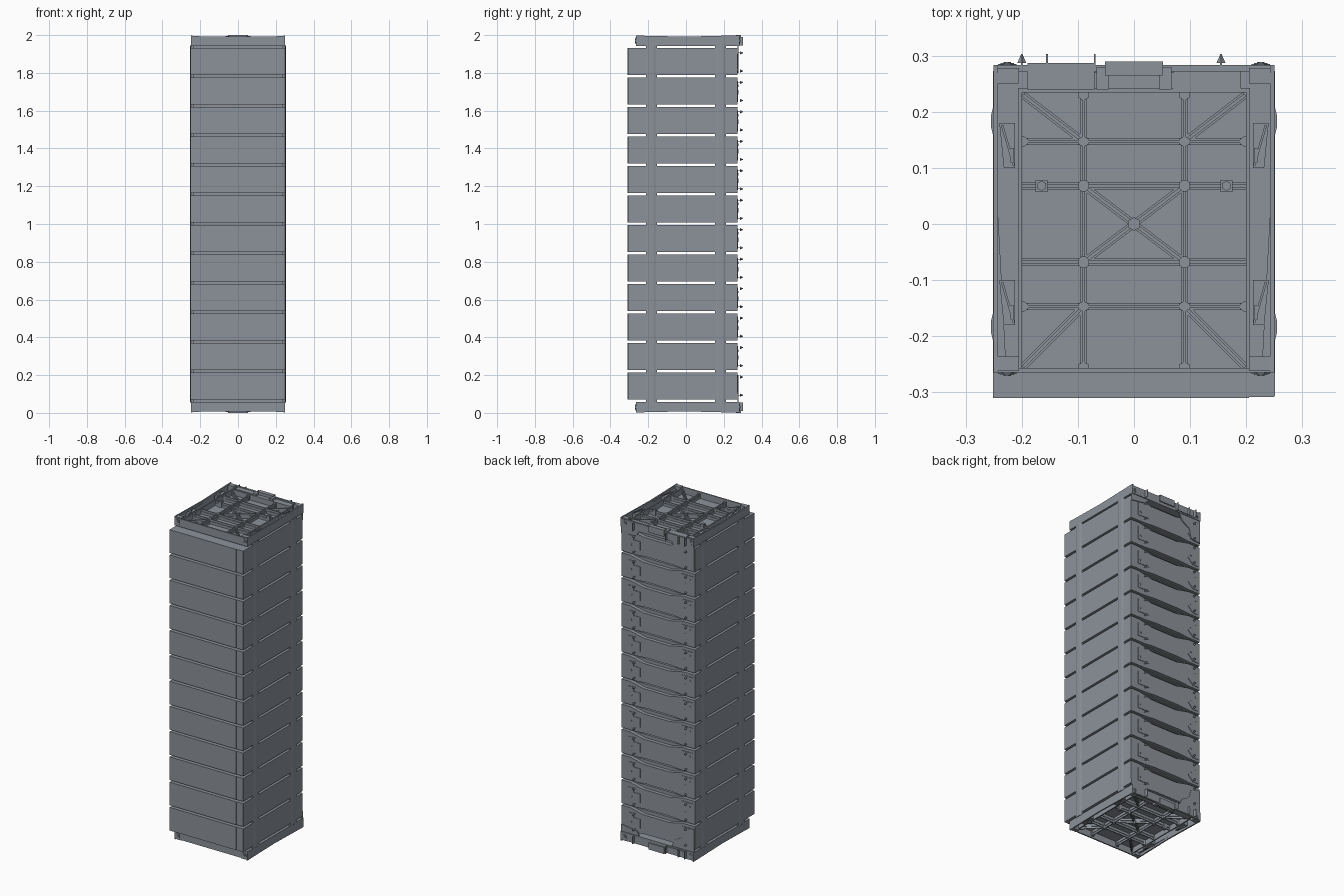
import bpy, bmesh, math
from mathutils import Matrix, Vector

if "Cube" in bpy.data.objects:
    bpy.data.objects.remove(bpy.data.objects["Cube"])

N, PITCH, Z0, H = 12, 0.156, 0.072, 0.143

# Dark blue-grey for every part
grey = bpy.data.materials.new("slate_grey")
grey.diffuse_color = (.264, .291, .325, 1)
grey.use_nodes = True
grey.node_tree.nodes["Principled BSDF"].inputs["Base Color"].default_value = grey.diffuse_color


def prism(bm, pts, axis, lo, hi):
    """Extrude a 2D outline along an axis; outline uses the other two axes in order."""
    def place(p, d):
        c = list(p)
        c.insert("xyz".index(axis), d)
        return bm.verts.new(c)
    a = [place(p, lo) for p in pts]
    b = [place(p, hi) for p in pts]
    fs = [bm.faces.new(a), bm.faces.new(b)]
    n = len(pts)
    fs += [bm.faces.new((a[i], a[(i + 1) % n], b[(i + 1) % n], b[i])) for i in range(n)]
    bmesh.ops.recalc_face_normals(bm, faces=fs)


def box(bm, x0, x1, y0, y1, z0, z1):
    prism(bm, [(x0, y0), (x1, y0), (x1, y1), (x0, y1)], "z", z0, z1)


def bar(bm, p, q, w, z0, z1):
    """Straight rib between two plan points."""
    p, q = Vector(p), Vector(q)
    s = (q - p).normalized().orthogonal() * w / 2
    prism(bm, [p + s, q + s, q - s, p - s], "z", z0, z1)


def disc(bm, u, v, r, axis, lo, hi, n=8):
    prism(bm, [(u + r * math.cos(math.tau * (i + .5) / n), v + r * math.sin(math.tau * (i + .5) / n))
               for i in range(n)], axis, lo, hi)


def make(name, bm):
    me = bpy.data.meshes.new(name)
    bm.to_mesh(me)
    bm.free()
    me.materials.append(grey)
    ob = bpy.data.objects.new(name, me)
    bpy.context.collection.objects.link(ob)


# Stacked drawer modules
for i in range(N):
    z = Z0 + i * PITCH
    t = z + H
    bm = bmesh.new()
    prism(bm, [(-.251, -.308), (.249, -.308), (.251, -.306), (.251, .25), (-.251, .25)], "z", z, t)
    make(f"module_body_{i + 1}", bm)

    # Front skin, stopping short of the right edge
    bm = bmesh.new()
    box(bm, -.251, .205, -.31, -.307, z, t)
    make(f"module_front_{i + 1}", bm)

    # Back panel whose top and bottom edges dip in the middle
    bm = bmesh.new()
    prism(bm, [(-.251, z), (-.17, z), (-.1, z + .006), (.08, z + .006), (.15, z), (.251, z),
               (.251, t), (.19, t), (.1, t - .02), (-.08, t - .02), (-.17, t), (-.251, t)],
          "y", .25, .273)
    make(f"module_back_{i + 1}", bm)

    # Back mounting plates and their pointed pins
    bm = bmesh.new()
    prism(bm, [(.12, z + .035), (.2, z + .035), (.2, z + .115), (.165, z + .115),
               (.165, z + .09), (.12, z + .09)], "y", .272, .276)
    prism(bm, [(-.24, z + .015), (-.2, z + .015), (-.165, z + .05), (-.165, z + .125), (-.24, z + .125)],
          "y", .272, .276)
    for x, h in ((-.2, .022), (-.2, .118), (.155, .022), (.155, .118)):
        m = Matrix.Translation((x, .295, z + h)) @ Matrix.Rotation(-math.pi / 2, 4, "X")
        bmesh.ops.create_cone(bm, cap_ends=True, segments=4, radius1=.008, radius2=.001,
                              depth=.016, matrix=m)
        disc(bm, x, z + h, .001, "y", .273, .288, 4)
    for x, h in ((.18, .06), (-.185, .07), (-.22, .1)):
        disc(bm, x, z + h, .007, "y", .275, .277)
        disc(bm, x, z + h, .004, "y", .277, .278)
    make(f"module_back_plates_{i + 1}", bm)

# Side posts with gently tapered edges
for y in (-.183, .183):
    bm = bmesh.new()
    for s in (-1, 1):
        prism(bm, [(s * .235, y - .029), (s * .25, y - .029), (s * .2545, y - .012),
                   (s * .2545, y + .012), (s * .25, y + .029), (s * .235, y + .029)], "z", .055, 1.945)
    make("front_posts" if y < 0 else "back_posts", bm)

# Cross bars hidden in the gaps
bm = bmesh.new()
for i in range(N + 1):
    z = Z0 + i * PITCH - PITCH + H
    box(bm, -.236, .236, -.2, -.17, z - .002, z + PITCH - H + .002)
make("cross_bars", bm)


def cap_tray(bm):
    """Top tray: floor, rim and corner blocks."""
    box(bm, -.25, .25, -.265, .283, 1.942, 1.952)
    box(bm, -.25, .25, -.265, -.257, 1.95, 1.992)
    box(bm, -.25, .25, .272, .283, 1.95, 1.992)
    box(bm, -.2, .2, .234, .242, 1.95, 1.985)
    for s in (-1, 1):
        a, b = sorted((s * .25, s * .242))
        prism(bm, [(-.265, 1.95), (.283, 1.95), (.283, 1.999), (.2, 1.997), (0, 1.992), (-.2, 1.996),
                   (-.265, 1.998)], "x", a, b)
        a, b = sorted((s * .207, s * .2))
        box(bm, a, b, -.262, .242, 1.95, 1.985)
        # Sloping gusset in the side channel
        prism(bm, [(s * .244, -.25), (s * .244, .05), (s * .228, -.25)], "z", 1.95, 1.98)
        for y in (-.262, .278):
            a, b = sorted((s * .25, s * .205))
            box(bm, a, b, min(y, y * .9), max(y, y * .9), 1.95, 1.996)
        # Corner bolts on the front and back, as stepped rings
        for k, r in enumerate((.018, .013, .007)):
            disc(bm, s * .226, 1.97, r, "y", -.267 - k * .002, -.264, 8)
            disc(bm, s * .226, 1.97, r, "y", .282, .285 + k * .002, 8)
        # Side latches
        for y in (-.14, .14):
            prism(bm, [(s * .212, y - .04), (s * .232, y - .04), (s * .24, y + .04), (s * .212, y + .04)],
                  "z", 1.95, 1.985)
            bar(bm, (s * .214, y - .036), (s * .235, y + .036), .004, 1.985, 1.99)
            a, b = sorted((s * .214, s * .22))
            box(bm, a, b, y - .03, y - .005, 1.985, 1.99)


def cap_ribs(bm):
    """Rib grid with diagonal braces and bosses; each rib has a raised crest."""
    lo, hi = 1.95, 1.98
    for w, h in ((.013, hi - .012), (.006, hi)):
        for x in (-.09, .09):
            bar(bm, (x, -.26), (x, .236), w, lo, h)
        for y in (-.147, -.068, .068, .147):
            bar(bm, (-.203, y), (.203, y), w, lo, h)
        for x in (-.09, .09):
            for y in (-.068, .068):
                bar(bm, (0, 0), (x, y), w, lo, h - .002)
            for y, e in ((-.147, -.255), (.147, .23)):
                bar(bm, (x, y), (x * 2.2, e), w, lo, h - .002)
    for x in (-.09, .09):
        for y in (-.068, .068):
            disc(bm, x, y, .011, "z", lo, hi + .003)
        for y, e in ((-.147, -.255), (.147, .23)):
            for p in ((x, y), (x, e), (x * 2.2, y)):
                disc(bm, *p, .010, "z", lo, hi + .002, 6)
        disc(bm, x * 1.83, .068, .015, "z", lo, hi + .006, 4)
        disc(bm, x * 1.83, .068, .009, "z", lo, hi + .009, 6)
    disc(bm, 0, 0, .012, "z", lo, hi + .004, 6)


def cap_connectors(bm):
    """Back rail blocks, handle and hanging bracket."""
    box(bm, -.19, -.07, .24, .287, 1.95, 1.99)
    box(bm, .07, .19, .24, .272, 1.95, 1.984)
    box(bm, -.075, .075, .24, .27, 1.95, 1.982)
    box(bm, -.052, .052, .265, .29, 1.96, 2)
    box(bm, -.04, .04, .27, .285, 1.99, 1.9995)
    for s in (-1, 1):
        a, b = sorted((s * .045, s * .067))
        box(bm, a, b, .24, .28, 1.95, 1.995)
    for x in (-.2, -.155, -.07, .155):
        box(bm, x - .0015, x + .0015, .28, .303, 1.945, 1.99)
    prism(bm, [(-.25, 1.955), (-.09, 1.955), (-.12, 1.9), (-.17, 1.87), (-.185, 1.81), (-.25, 1.80)],
          "y", .272, .279)
    prism(bm, [(.25, 1.955), (.12, 1.955), (.14, 1.915), (.25, 1.9)], "y", .272, .278)


# End caps: the bottom is the top mirrored in z
for side in ("top", "bottom"):
    for part, fn in (("tray", cap_tray), ("ribs", cap_ribs), ("connectors", cap_connectors)):
        bm = bmesh.new()
        fn(bm)
        if side == "bottom":
            for v in bm.verts:
                v.co.z = 2 - v.co.z
            bmesh.ops.reverse_faces(bm, faces=bm.faces)
        make(f"{side}_cap_{part}", bm)
